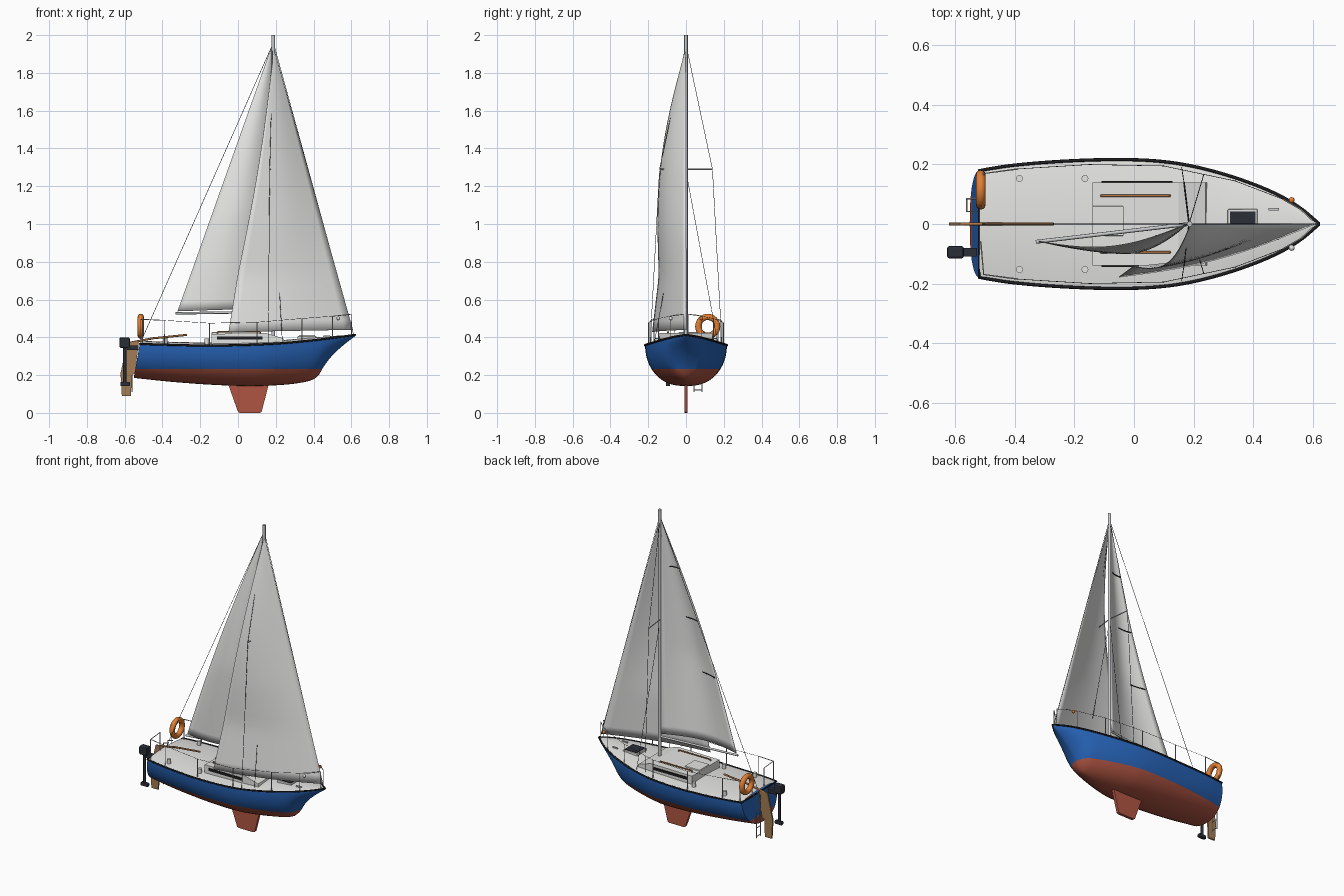
import bpy, bmesh, math
from mathutils import Vector

if "Cube" in bpy.data.objects:
    bpy.data.objects.remove(bpy.data.objects["Cube"])


def material(name, r, g, b):
    m = bpy.data.materials.new(name)
    m.use_nodes = True
    m.diffuse_color = (r, g, b, 1)
    m.node_tree.nodes["Principled BSDF"].inputs["Base Color"].default_value = (r, g, b, 1)
    return m


WHITE = material("deck white", .78, .78, .76)
SAIL = material("sail cloth", .8, .8, .79)
BLUE = material("hull blue", .02, .125, .47)
RED = material("bottom red", .43, .09, .055)
BLACK = material("black", .012, .012, .014)
DARK = material("motor grey", .025, .028, .04)
METAL = material("metal grey", .58, .59, .6)
WOOD = material("rudder wood", .36, .2, .09)
TEAK = material("teak trim", .42, .17, .055)
ORANGE = material("orange", .75, .21, .035)


def add(name, mesh, *mats):
    ob = bpy.data.objects.new(name, mesh)
    bpy.context.collection.objects.link(ob)
    for m in mats:
        mesh.materials.append(m)
    return ob


def smooth(mesh, angle=40):
    for p in mesh.polygons:
        p.use_smooth = True
    mesh.set_sharp_from_angle(angle=math.radians(angle))


def grid_mesh(name, rows):
    n = len(rows[0])
    faces = [(i * n + j, i * n + j + 1, (i + 1) * n + j + 1, (i + 1) * n + j)
             for i in range(len(rows) - 1) for j in range(n - 1)]
    me = bpy.data.meshes.new(name)
    me.from_pydata([p for r in rows for p in r], [], faces)
    return me


def prism(name, outline, y, thick, mat):
    """Side outline in x, z extruded across y."""
    bm = bmesh.new()
    f = bm.faces.new([bm.verts.new((x, y - thick / 2, z)) for x, z in outline])
    ext = bmesh.ops.extrude_face_region(bm, geom=[f])["geom"]
    bmesh.ops.translate(bm, vec=(0, thick, 0), verts=[v for v in ext if isinstance(v, bmesh.types.BMVert)])
    bmesh.ops.recalc_face_normals(bm, faces=bm.faces)
    me = bpy.data.meshes.new(name)
    bm.to_mesh(me)
    return add(name, me, mat)


def box(name, c, size, mat, bevel=0):
    x, z, a, b = c[0], c[2], size[0] / 2, size[2] / 2
    ob = prism(name, [(x - a, z - b), (x + a, z - b), (x + a, z + b), (x - a, z + b)], c[1], size[1], mat)
    if bevel:
        mod = ob.modifiers.new("round", "BEVEL")
        mod.width, mod.segments = bevel, 2
    return ob


def tube(name, pts, r, mat, closed=False):
    cu = bpy.data.curves.new(name, "CURVE")
    cu.dimensions, cu.bevel_depth, cu.bevel_resolution, cu.use_fill_caps = "3D", r, 2, True
    sp = cu.splines.new("POLY")
    sp.points.add(len(pts) - 1)
    for p, co in zip(sp.points, pts):
        p.co = (*co, 1)
    sp.use_cyclic_u = closed
    tmp = bpy.data.objects.new(name, cu)
    me = bpy.data.meshes.new_from_object(tmp)
    bpy.data.objects.remove(tmp)
    smooth(me, 50)
    return add(name, me, mat)


def interp(table, x):
    """Smooth curve through a table of points."""
    i = max(k for k in range(len(table) - 1) if k == 0 or table[k][0] <= x)
    (x0, a), (x1, b) = table[i], table[i + 1]

    def slope(k):
        p, q = table[max(k - 1, 0)], table[min(k + 1, len(table) - 1)]
        return (q[1] - p[1]) / (q[0] - p[0])
    h = x1 - x0
    t = (x - x0) / h
    return ((2 * t**3 - 3 * t**2 + 1) * a + (t**3 - 2 * t**2 + t) * h * slope(i)
            + (3 * t**2 - 2 * t**3) * b + (t**3 - t**2) * h * slope(i + 1))


BEAM = [(-.52, .18), (-.4, .198), (-.2, .213), (0, .216), (.15, .203), (.3, .168), (.45, .114), (.55, .06), (.62, .003)]
SHEER = [(-.52, .365), (-.2, .357), (0, .359), (.2, .367), (.4, .385), (.62, .413)]
KEEL = [(-.52, .185), (-.3, .16), (0, .143), (.2, .146), (.35, .163), (.42, .19), (.45, .24), (.5, .305), (.56, .36), (.62, .406)]
beam, sheer, keel = (lambda x, t=t: interp(t, x) for t in (BEAM, SHEER, KEEL))
stations = [-.52 + 1.14 * i / 48 for i in range(49)]


def deck_z(x, y):
    b = beam(x)
    return sheer(x) + .016 * min(1, b / .15) * (1 - min(1, abs(y) / b) ** 2)


# Hull, split at the waterline, with a leaning transom
rows = []
for x in stations:
    b, s, k, row = beam(x), sheer(x), keel(x), []
    q = .8 + 1.3 * max(0, x - .1)
    for j in range(25):
        a = math.pi * j / 24
        c = math.cos(a)
        lean = .032 * math.sin(a) * max(0, 1 - (x + .52) / .2)
        row.append((x - lean, math.copysign(b * abs(c) ** q, c), s - (s - k) * math.sin(a)))
    rows.append(row)
me = grid_mesh("hull", rows)
bm = bmesh.new()
bm.from_mesh(me)
bm.verts.ensure_lookup_table()
bm.faces.new(bm.verts[:25])
bmesh.ops.recalc_face_normals(bm, faces=bm.faces)
bmesh.ops.bisect_plane(bm, geom=bm.verts[:] + bm.edges[:] + bm.faces[:], plane_co=(0, 0, .232), plane_no=(0, 0, 1))
bm.to_mesh(me)
smooth(me)
add("hull", me, BLUE, RED)
for p in me.polygons:
    p.material_index = int(p.center.z < .232)

# Deck and rub rail
me = grid_mesh("deck", [[(x, beam(x) * (1 - j / 6), deck_z(x, beam(x) * (1 - j / 6))) for j in range(13)] for x in stations])
smooth(me)
add("deck", me, WHITE)
edge = [(x, beam(x), sheer(x)) for x in stations]
tube("rub_rail", edge + [(x, -y, z) for x, y, z in reversed(edge)], .0055, BLACK, True)

# Keel, rudder, tiller
prism("fin_keel", [(-.055, .16), (0, .005), (.01, 0), (.115, 0), (.125, .005), (.165, .16)], 0, .018, RED)
prism("rudder", [(-.525, .375), (-.585, .375), (-.622, .21), (-.615, .09), (-.567, .09), (-.562, .2), (-.545, .21)], 0, .01, WOOD)
tube("tiller", [(-.58, 0, .37), (-.45, 0, .395), (-.27, 0, .413)], .0055, TEAK)

# Cabin, companionway, windows, hatch
prism("cabin", [(-.14, .355), (-.14, .418), (.15, .422), (.24, .395), (.25, .36)], 0, .28, WHITE)
box("companionway_hatch", (-.087, .01, .42), (.105, .1, .014), WHITE, .003)
box("hatch_frame", (.365, 0, .396), (.1, .1, .02), WHITE, .003)
box("hatch_glass", (.365, 0, .407), (.085, .085, .006), DARK)
for s, side in ((1, "left"), (-1, "right")):
    box(side + "_window", (.01, .14 * s, .396), (.24, .008, .017), BLACK)
    tube(side + "_handrail", [(-.11, .095 * s, .42), (-.105, .095 * s, .429), (.115, .095 * s, .429), (.12, .095 * s, .42)], .0045, TEAK)
    box(side + "_cleat", (.47, .05 * s, .405), (.035, .008, .008), METAL)
    for x in (-.385, -.165):
        z = deck_z(x, .153)
        tube(side + "_winch", [(x, .153 * s, z - .005), (x, .153 * s, z + .028)], .012, WHITE)

    # Guard rails, lifelines and lights
    def rail(x, z, k=.93):
        return (x, beam(x) * k * s, z)
    for x, z in ((-.15, .475), (.1, .48), (.34, .5)):
        tube(side + "_stanchion", [rail(x, sheer(x)), rail(x, z)], .0025, METAL)
    tube(side + "_lifeline", [rail(-.39, .49), rail(-.15, .475), rail(.1, .48), rail(.34, .5), rail(.5, .512)], .001, DARK)
    tube(side + "_stern_rail", [rail(-.39, .36), rail(-.39, .49), rail(-.505, .495), (-.515, .06 * s, .495), (-.515, .06 * s, .375)], .0025, METAL)
    tube(side + "_stern_post", [rail(-.505, .36), rail(-.505, .495)], .0025, METAL)
    tube(side + "_bow_rail", [rail(.5, .4), rail(.5, .512), rail(.56, .518), (.6, .012 * s, .522), (.6, .012 * s, .41)], .0025, METAL)
    bpy.ops.mesh.primitive_uv_sphere_add(segments=12, ring_count=8, radius=.01, location=(.53, .08 * s, .5))
    lamp = bpy.context.object
    lamp.name = side + "_bow_light"
    lamp.data.materials.append(ORANGE if s > 0 else WHITE)

    # Spreaders and shrouds
    tip = (.168, .14 * s, 1.29)
    tube(side + "_spreader", [(.185, 0, 1.29), tip], .003, METAL)
    tube(side + "_upper_shroud", [(.185, 0, 1.95), tip, (.16, .19 * s, .365)], .0013, DARK)
    tube(side + "_lower_shroud", [(.185, 0, 1.28), (.235, .168 * s, .37)], .0013, DARK)

# Mast, boom and stays
tube("mast", [(.187, 0, .38), (.187, 0, 2)], .0095, METAL)
tube("boom", [(.185, 0, .535), (-.33, -.06, .527)], .0065, METAL)
tube("forestay", [(.19, 0, 1.95), (.612, 0, .415)], .0013, DARK)
tube("backstay", [(.183, 0, 1.95), (-.515, 0, .375)], .0013, DARK)


# Sails: w runs from head to foot, u from luff to leech
def sail_point(u, w, head, tack, clew, bulge, belly, span):
    luff = Vector(head).lerp(Vector(tack), w)
    leech = Vector(head).lerp(Vector(clew), w)
    leech += Vector(bulge) * math.sin(math.pi * min(1, w / span))
    p = luff.lerp(leech, u)
    p.y -= belly * math.sin(math.pi * u) * min(1, w * 1.6)
    return p


def sail(name, *shape):
    me = grid_mesh(name, [[sail_point(j / 14, i / 28, *shape) for j in range(15)] for i in range(29)])
    smooth(me, 180)
    mod = add(name, me, SAIL).modifiers.new("cloth", "SOLIDIFY")
    mod.thickness, mod.offset = .003, 0


MAIN = ((.178, 0, 1.94), (.178, 0, .555), (-.32, -.058, .538), (0, -.045, 0), .055, 1)
JIB = ((.19, 0, 1.93), (.608, 0, .44), (-.05, -.178, .428), (.018, -.06, 0), .03, .8)
sail("main_sail", *MAIN)
sail("fore_sail", *JIB)

# Battens lie on the left face of the main sail
for w, cover in ((.22, .6), (.45, .4), (.69, .29)):
    tube("batten", [sail_point(.96 - cover * i / 8, w, *MAIN) + Vector((0, .003, 0)) for i in range(9)], .003, BLACK)

# Outboard motor
box("motor_head", (-.6, -.095, .372), (.056, .042, .055), DARK, .008)
tube("motor_leg", [(-.6, -.095, .35), (-.6, -.095, .15)], .009, DARK)
box("motor_foot", (-.598, -.095, .153), (.05, .022, .022), DARK, .004)
box("motor_bracket", (-.558, -.095, .345), (.06, .03, .025), DARK)

# Boarding ladder
for y in (.042, .085):
    tube("ladder_side", [(-.525, y, .385), (-.562, y, .375), (-.562, y, .11)], .0025, METAL)
for i in range(5):
    z = .12 + .055 * i
    tube("ladder_rung", [(-.562, .042, z), (-.562, .085, z)], .0025, METAL)

# Life ring
bpy.ops.mesh.primitive_torus_add(major_segments=32, minor_segments=12, major_radius=.05, minor_radius=.0165,
                                 location=(-.515, .115, .458), rotation=(0, math.pi / 2, 0))
ring = bpy.context.object
ring.name = "life_ring"
smooth(ring.data, 180)
ring.data.materials.append(ORANGE)
